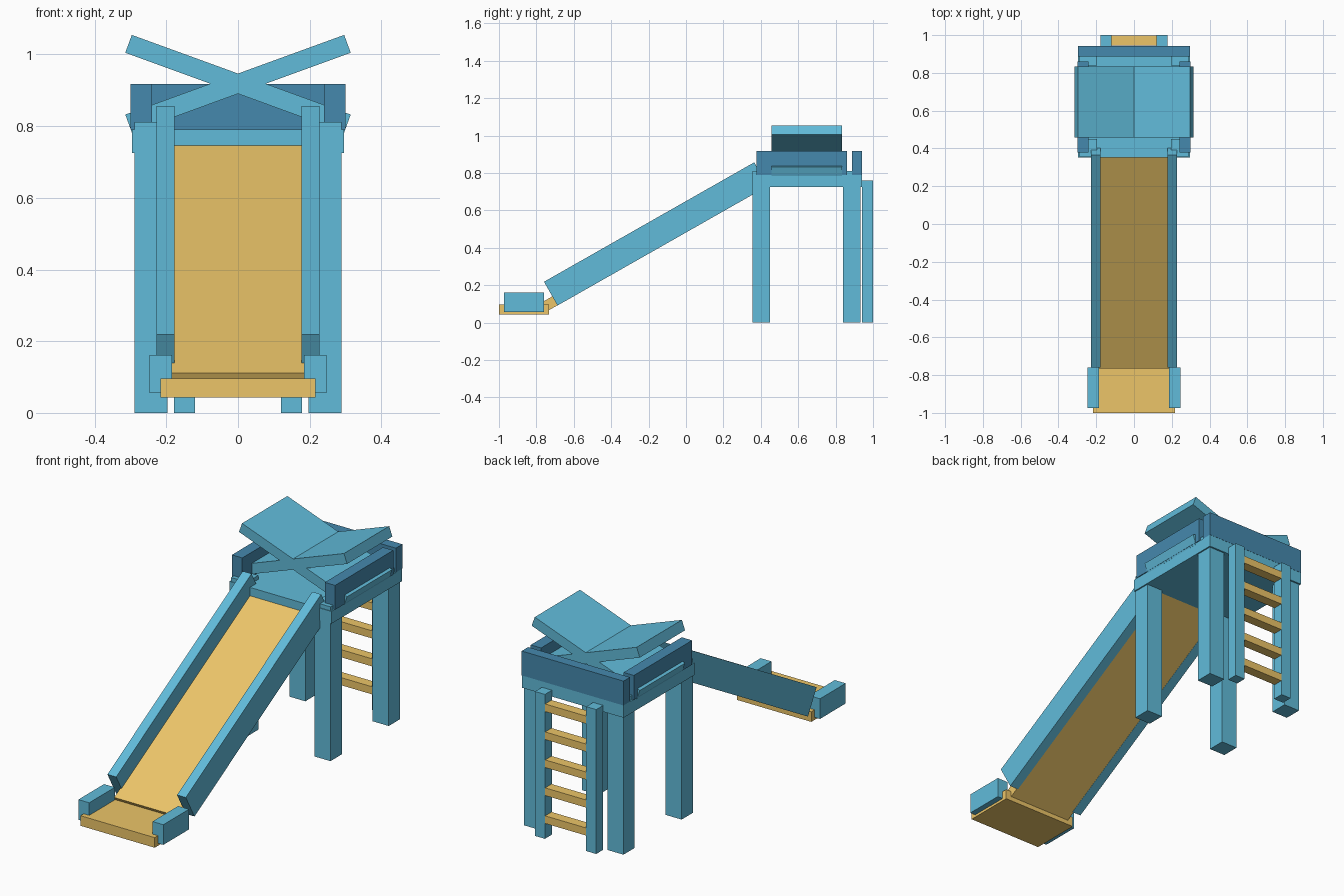
import bpy
from math import radians, sin, cos

if "Cube" in bpy.data.objects:
    bpy.data.objects.remove(bpy.data.objects["Cube"])


def material(name, color):
    m = bpy.data.materials.new(name)
    m.diffuse_color = (*color, 1)
    m.use_nodes = True
    m.node_tree.nodes["Principled BSDF"].inputs["Base Color"].default_value = m.diffuse_color
    return m


BLUE = material("light_blue", (0.12, 0.50, 0.70))
DARK = material("dark_blue", (0.06, 0.25, 0.42))
YELLOW = material("yellow", (0.84, 0.56, 0.14))


def box(name, mat, x, y, z, rot=(0, 0, 0)):
    """Box from (min, max) extents on each axis, turned about its centre."""
    spans = (x, y, z)
    bpy.ops.mesh.primitive_cube_add(size=1, location=[(a + b) / 2 for a, b in spans], rotation=rot)
    ob = bpy.context.object
    ob.name = name
    ob.scale = [b - a for a, b in spans]
    ob.data.materials.append(mat)
    return ob


def pair(name, mat, x, y, z, rot=(0, 0, 0)):
    """The same box on the right and left sides."""
    box(name + "_right", mat, x, y, z, rot)
    box(name + "_left", mat, (-x[1], -x[0]), y, z, rot)


# Tower: legs poke slightly above the deck
pair("front_leg", BLUE, (0.196, 0.289), (0.355, 0.449), (0, 0.811))
pair("back_leg", BLUE, (0.196, 0.289), (0.839, 0.932), (0, 0.811))
box("deck", BLUE, (-0.296, 0.296), (0.352, 0.941), (0.725, 0.79))

# Guard rails
pair("side_guard", DARK, (0.24, 0.30), (0.378, 0.861), (0.79, 0.918))
box("back_guard", DARK, (-0.296, 0.296), (0.888, 0.942), (0.79, 0.918))

# Crossed roof panels
for side, angle in (("right", -20), ("left", 20)):
    box("roof_panel_" + side, BLUE, (-0.325, 0.325), (0.457, 0.833),
        (0.892, 0.945), (0, radians(angle), 0))

# Slide: board and side walls laid flat along the slope
SLOPE = radians(29.6)
CENTRE_Y, CENTRE_Z = -0.161, 0.474


def slope_span(along, up, size_along, size_up):
    """Extents of a sloped box offset along and across the slide."""
    cy = CENTRE_Y + along * cos(SLOPE) - up * sin(SLOPE)
    cz = CENTRE_Z + along * sin(SLOPE) + up * cos(SLOPE)
    return (cy - size_along / 2, cy + size_along / 2), (cz - size_up / 2, cz + size_up / 2)


wy, wz = slope_span(0, 0, 1.293, 0.146)
pair("slide_wall", BLUE, (0.177, 0.228), wy, wz, (SLOPE, 0, 0))
by, bz = slope_span(-0.03, -0.0445, 1.35, 0.055)
box("slide_board", YELLOW, (-0.184, 0.184), by, bz, (SLOPE, 0, 0))

# Landing at the bottom of the slide
box("landing", YELLOW, (-0.216, 0.216), (-1.0, -0.732), (0.043, 0.096))
pair("landing_side", BLUE, (0.184, 0.247), (-0.973, -0.76), (0.056, 0.162))

# Ladder
pair("ladder_post", BLUE, (0.12, 0.178), (0.942, 1.0), (0, 0.759))
for i in range(5):
    z = 0.10 + i * 0.147
    box(f"ladder_rung_{i + 1}", YELLOW, (-0.135, 0.135), (0.945, 0.998), (z - 0.02, z + 0.02))
